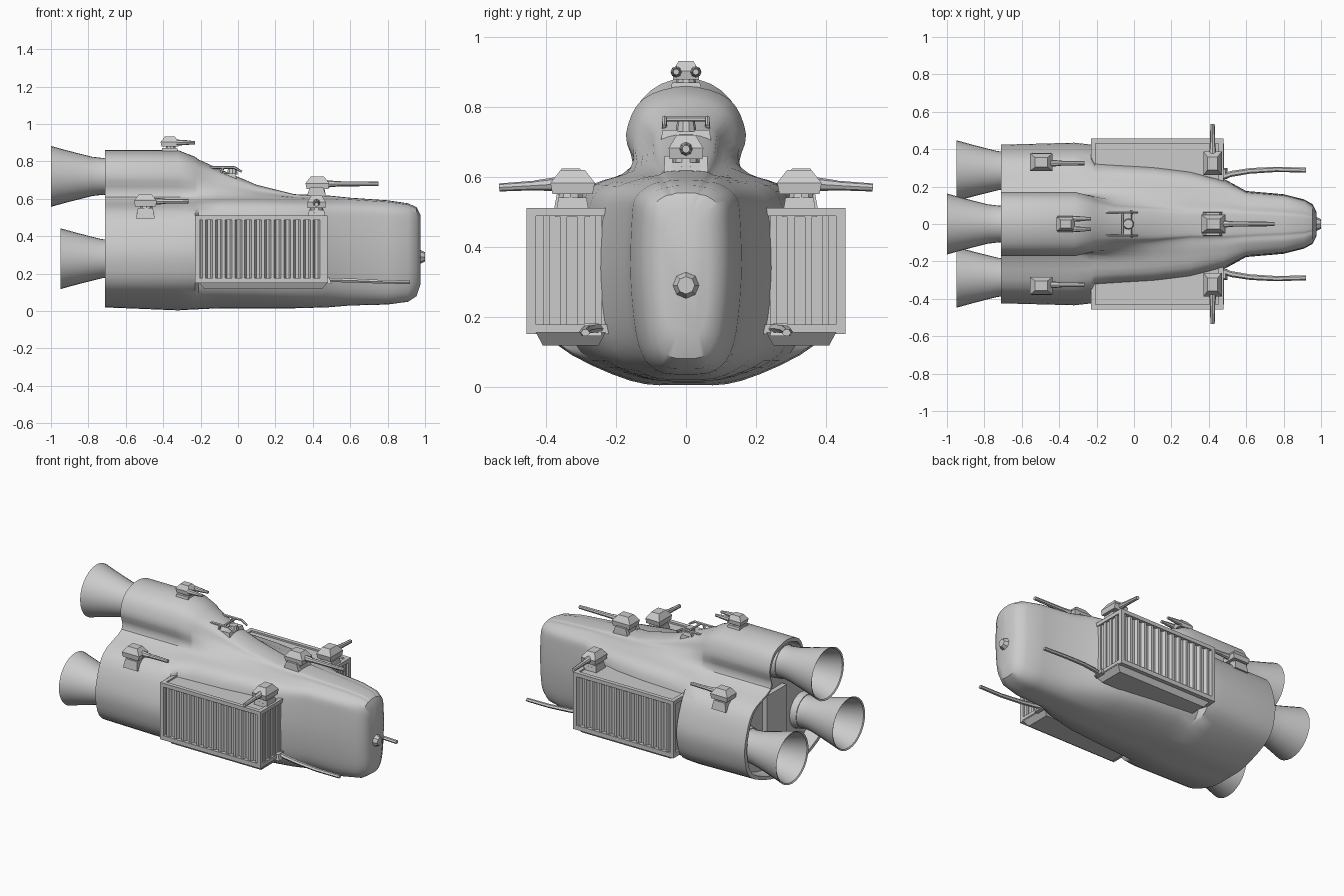
import bpy, bmesh, math
from mathutils import Matrix, Vector

if "Cube" in bpy.data.objects:
    bpy.data.objects.remove(bpy.data.objects["Cube"])


def finish(bm, name, angle=35):
    bmesh.ops.recalc_face_normals(bm, faces=bm.faces)
    me = bpy.data.meshes.new(name)
    bm.to_mesh(me)
    bm.free()
    ob = bpy.data.objects.new(name, me)
    bpy.context.collection.objects.link(ob)
    bpy.ops.object.select_all(action='DESELECT')
    ob.select_set(True)
    bpy.context.view_layer.objects.active = ob
    bpy.ops.object.shade_smooth_by_angle(angle=math.radians(angle))
    return ob


def box(bm, x0, x1, y0, y1, z0, z1, tx=1, ty=1):
    """Box between limits; tx, ty scale its top face."""
    cx, cy = (x0 + x1) / 2, (y0 + y1) / 2
    vs = bmesh.ops.create_cube(bm, size=1)['verts']
    for v in vs:
        top = v.co.z > 0
        v.co = Vector((cx + v.co.x * (x1 - x0) * (tx if top else 1),
                       cy + v.co.y * (y1 - y0) * (ty if top else 1), z1 if top else z0))
    return vs


def rod(bm, a, b, r1, r2, n=8):
    a, b = Vector(a), Vector(b)
    m = Matrix.Translation((a + b) / 2) @ (b - a).to_track_quat('Z', 'Y').to_matrix().to_4x4()
    bmesh.ops.create_cone(bm, cap_ends=True, segments=n, radius1=r1, radius2=r2,
                          depth=(b - a).length, matrix=m)


def bridge(bm, a, b):
    for i in range(len(a)):
        j = (i + 1) % len(a)
        bm.faces.new((a[i], a[j], b[j], b[i]))


# Hull: cross-sections lofted along x
# x, bottom z, bottom w, max w, low z, side z, shoulder w, shoulder z, hump w, hump base z, hump top w, top z
stations = [
    (-.71, .02, .16, .42, .12, .38, .34, .53, .160, .61, .172, .860),
    (-.32, .005, .16, .43, .12, .38, .34, .53, .160, .61, .172, .860),
    (-.23, .01, .16, .42, .12, .38, .33, .545, .165, .61, .150, .825),
    (-.21, .01, .15, .35, .10, .38, .30, .55, .170, .61, .140, .810),
    (-.10, .015, .14, .34, .10, .40, .29, .56, .180, .61, .110, .760),
    (.10, .015, .13, .32, .10, .42, .28, .56, .170, .61, .100, .675),
    (.30, .015, .12, .29, .10, .45, .255, .56, .150, .60, .080, .625),
    (.48, .02, .11, .24, .11, .47, .21, .56, .130, .595, .080, .618),
    (.60, .03, .09, .175, .12, .48, .158, .555, .105, .592, .070, .606),
    (.80, .035, .085, .158, .12, .48, .142, .545, .095, .580, .060, .592),
    (.91, .05, .07, .130, .13, .47, .115, .535, .080, .565, .050, .576)]
stations += [(.955, .08, .055, .105, .16, .46, .09, .52, .06, .545, .04, .555),
             (.975, .14, .035, .065, .20, .43, .055, .48, .035, .505, .02, .515)]


def section(s):
    x, zb, wb, w, zl, zs, ws, zh, hw, hb, ht, zt = s
    d = zt - hb
    half = [(0, zb), (wb, zb + .012), (.86 * w, zl), (w, (zl + zs) / 2), (.98 * w, zs), (ws, zh),
            (hw, hb), (ht, hb + .45 * d), (.72 * ht, hb + .85 * d), (0, zt)]
    loop = [Vector(p) for p in half] + [Vector((-y, z)) for y, z in half[-2:0:-1]]
    n, out = len(loop), []
    for i in range(n):
        p0, p1, p2, p3 = (loop[(i + k - 1) % n] for k in range(4))
        for t in (0, .25, .5, .75):
            out.append(.5 * (2 * p1 + (p2 - p0) * t + (2 * p0 - 5 * p1 + 4 * p2 - p3) * t * t
                             + (3 * p1 - p0 - 3 * p2 + p3) * t ** 3))
    return [Vector((x, p.x, p.y)) for p in out]


bm = bmesh.new()
loops = [section(s) for s in stations]
c = Vector((0, 0, .40))
rim = [Vector((p.x, p.y * .94, c.z + (p.z - c.z) * .95)) for p in loops[0]]
recess = [Vector((-.61, p.y, p.z)) for p in rim]
rings = [[bm.verts.new(p) for p in l] for l in [recess, rim] + loops]
for a, b in zip(rings, rings[1:]):
    bridge(bm, a, b)
bm.faces.new(rings[0])
bm.faces.new(rings[-1])
finish(bm, "hull")

# Nose tip sensor
bm = bmesh.new()
rod(bm, (.95, 0, .29), (1.0, 0, .29), .05, .025, 8)
finish(bm, "nose_sensor")

# Engine bells and their mounts
bell = [(0, .105), (.06, .098), (.12, .105), (.2, .125), (.28, .146), (.34, .163),
        (.335, .154), (.2, .112), (.1, .085), (.1, 0.02)]
for name, y, z, x_end in (("top", 0, .72, -1.0), ("left", .285, .28, -.95), ("right", -.285, .28, -.95)):
    bm = bmesh.new()
    prev = None
    for d, r in bell:
        ring = [bm.verts.new((x_end + .34 - d, y + r * math.cos(k * math.tau / 28),
                              z + r * math.sin(k * math.tau / 28))) for k in range(28)]
        if prev:
            bridge(bm, prev, ring)
        prev = ring
    bm.faces.new(prev)
    rod(bm, (-.6, y, z), (x_end + .3, y, z), .115, .105, 20)
    finish(bm, "engine_bell_" + name)

# Rear bulkhead panel between the engines
bm = bmesh.new()
box(bm, -.64, -.6, -.1, .1, .2, .52)
finish(bm, "rear_bulkhead")

# Cargo containers with corrugated sides, frame rails and a tray below
for side, s in (("left", 1), ("right", -1)):
    bm = bmesh.new()
    pts, n, x0, x1 = [], 13, -.215, .465
    step = (x1 - x0) / n
    for i in range(n):
        for f, y in ((0, .432), (.3, .432), (.5, .449), (.8, .449)):
            pts.append((x0 + (i + f) * step, s * y))
    pts += [(x1, s * .432), (x1, s * .19), (x0, s * .19)]
    lo = [bm.verts.new((x, y, .16)) for x, y in pts]
    hi = [bm.verts.new((x, y, .502)) for x, y in pts]
    bridge(bm, lo, hi)
    bm.faces.new(lo)
    bm.faces.new(hi)
    ya, yb = sorted((s * .43, s * .456))
    for z0, z1 in ((.15, .178), (.488, .512)):
        box(bm, -.23, .478, ya, yb, z0, z1)
        for xa in (-.23, .453):
            box(bm, xa, xa + .025, *sorted((s * .2, s * .44)), z0, z1)
    for xa in (-.23, .453):
        box(bm, xa, xa + .025, ya, yb, .15, .51)
    for i in range(4):
        y = s * (.25 + i * .05)
        box(bm, .46, .472, y - .01, y + .01, .17, .5)
    finish(bm, "cargo_container_" + side, 20)
    bm = bmesh.new()
    box(bm, -.18, .45, *sorted((s * .25, s * .41)), .118, .155, 1.1, 1.25)
    finish(bm, "container_tray_" + side)

    # Forward prong
    bm = bmesh.new()
    path = [(.44, .24, .165), (.52, .268, .166), (.62, .284, .163), (.76, .292, .157), (.92, .288, .154)]
    prev = None
    for i, (x, y, z) in enumerate(path):
        h = .017 - .001 * i
        ring = [bm.verts.new((x, s * y + a * h, z + b * h * .7))
                for a, b in ((-1, 0), (-.5, 1), (.5, 1), (1, 0), (.5, -1), (-.5, -1))]
        if prev:
            bridge(bm, prev, ring)
        else:
            bm.faces.new(ring)
        prev = ring
    bm.faces.new(prev)
    box(bm, .42, .5, s * .27 - .03, s * .27 + .03, .145, .18, .7, .7)
    finish(bm, "forward_prong_" + side)


# Gun turrets, modelled facing +x and then turned
def turret(name, loc, turn, reach, rise, offsets, size=1.0):
    bm = bmesh.new()
    h = .1 * size
    box(bm, -.055, .045, -.05, .05, -.03, h * .25, .8, .8)
    rod(bm, (0, 0, 0), (0, 0, h * .5), .04 * size, .03 * size, 10)
    box(bm, -.06 * size, .05 * size, -.045 * size, .045 * size, h * .35, h * .65, 1.1, 1.05)
    box(bm, -.066 * size, .055 * size, -.047 * size, .047 * size, h * .65, h, .55, .55)
    for y in offsets:
        rod(bm, (.03, y, h * .62), (.1, y, h * .62 + rise * .4), .02 * size, .014 * size)
        rod(bm, (.06, y, h * .62 + rise * .2), (reach, y, h * .62 + rise), .014 * size, .011 * size)
    bm.transform(Matrix.Translation(loc) @ Matrix.Rotation(turn, 4, 'Z'))
    finish(bm, name, 30)


turret("turret_top", (-.36, 0, .85), 0, .13, .0, (-.028, .028), .82)
turret("turret_bow", (.43, 0, .615), 0, .32, .0, (0,), 1.05)
for side, s in (("left", 1), ("right", -1)):
    turret("turret_rear_" + side, (-.49, s * .33, .525), 0, .225, .0, (-s * .005,), 1.0)
    turret("turret_container_" + side, (.42, s * .33, .515), s * math.pi / 2, .205, -.01, (0,), 1.05)

# Bow turret mount block
bm = bmesh.new()
for s in (-1, 1):
    box(bm, .36, .48, s * .05 - .014, s * .05 + .014, .59, .66, .6, .8)
finish(bm, "bow_turret_mount")

# Dorsal hatch with handrails
bm = bmesh.new()
box(bm, -.15, 0, -.075, .075, .68, .735, .8, .9)
rod(bm, (-.03, 0, .73), (-.03, 0, .76), .03, .025, 10)
for s in (-1, 1):
    y = s * .062
    rod(bm, (-.15, y, .768), (-.02, y, .768), .008, .008, 6)
    rod(bm, (-.02, y, .768), (.02, y, .745), .008, .006, 6)
    rod(bm, (-.1, y, .7), (-.08, y, .77), .008, .008, 6)
rod(bm, (-.06, -.062, .766), (-.06, .062, .766), .007, .007, 6)
finish(bm, "dorsal_hatch")
